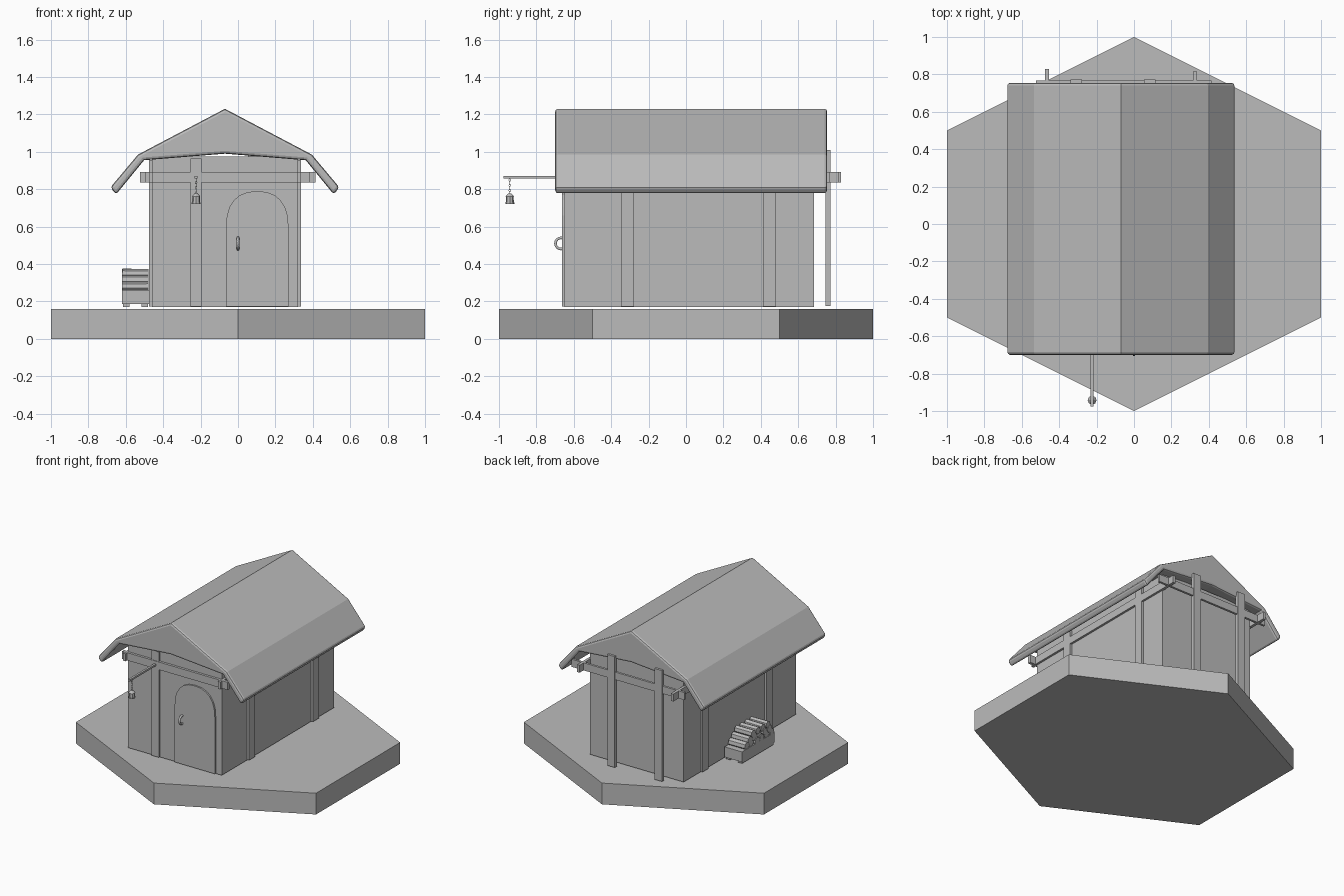
import bpy, bmesh, math, random
from mathutils import Vector

if "Cube" in bpy.data.objects:
    bpy.data.objects.remove(bpy.data.objects["Cube"])

random.seed(4)
CX = -0.07  # centre line of the hut

grey = bpy.data.materials.new("plain grey")
grey.diffuse_color = (0.5, 0.5, 0.5, 1)
grey.use_nodes = True
grey.node_tree.nodes["Principled BSDF"].inputs["Base Color"].default_value = grey.diffuse_color


def finish(name, bm):
    bmesh.ops.recalc_face_normals(bm, faces=bm.faces)
    me = bpy.data.meshes.new(name)
    bm.to_mesh(me)
    bm.free()
    me.materials.append(grey)
    ob = bpy.data.objects.new(name, me)
    bpy.context.scene.collection.objects.link(ob)
    return ob


def box(name, x0, x1, y0, y1, z0, z1):
    bm = bmesh.new()
    bmesh.ops.create_cube(bm, size=1)
    for v in bm.verts:
        v.co = Vector((x0 + (v.co.x + .5) * (x1 - x0),
                       y0 + (v.co.y + .5) * (y1 - y0),
                       z0 + (v.co.z + .5) * (z1 - z0)))
    return finish(name, bm)


def prism(name, pts, shift):
    """Extrude a closed outline of 3D points along a vector."""
    bm = bmesh.new()
    face = bm.faces.new([bm.verts.new(p) for p in pts])
    new = bmesh.ops.extrude_face_region(bm, geom=[face])["geom"]
    bmesh.ops.translate(bm, vec=shift, verts=[g for g in new if isinstance(g, bmesh.types.BMVert)])
    # extrude keeps the first face, so the solid is closed
    return finish(name, bm)


def rod(name, a, b, r0, r1=None, sides=8):
    a, b = Vector(a), Vector(b)
    bm = bmesh.new()
    bmesh.ops.create_cone(bm, cap_ends=True, segments=sides, radius1=r0,
                          radius2=r0 if r1 is None else r1, depth=(b - a).length)
    q = (b - a).to_track_quat('Z', 'Y')
    for v in bm.verts:
        v.co = q @ v.co + (a + b) / 2
    return finish(name, bm)


def tube(name, pts, r, cyclic=False):
    cu = bpy.data.curves.new(name, 'CURVE')
    cu.dimensions = '3D'
    cu.bevel_depth = r
    cu.bevel_resolution = 1
    cu.use_fill_caps = True
    sp = cu.splines.new('POLY')
    sp.points.add(len(pts) - 1)
    for p, c in zip(sp.points, pts):
        p.co = (*c, 1)
    sp.use_cyclic_u = cyclic
    cu.materials.append(grey)
    ob = bpy.data.objects.new(name, cu)
    bpy.context.scene.collection.objects.link(ob)
    return ob


# hexagonal base
prism("hex_base", [(0, -1, 0), (1, -.5, 0), (1, .5, 0), (0, 1, 0), (-1, .5, 0), (-1, -.5, 0)],
      (0, 0, .16))

# walls
box("walls", CX - .39, CX + .39, -.65, .685, .17, .975)

# roof: solid profile with folded eaves
half = [(.465, .985), (.612, .81), (.582, .772), (.432, .955)]
outline = [(0, 1.23)] + half + [(0, .99)] + [(-x, z) for x, z in reversed(half)]
roof = prism("roof", [(CX + x, -.70, z) for x, z in outline], (0, 1.455, 0))
bev = roof.modifiers.new("rounded_rim", 'BEVEL')
bev.width = .015
bev.segments = 2
bev.limit_method = 'ANGLE'
bev.angle_limit = math.radians(62)

# timber posts and beams on the side walls
for side, s, back in (("left", -1, .83), ("right", 1, .815)):
    xa, xb = sorted((CX + s * .385, CX + s * .406))
    for y in (-.348, .412):
        box(side + "_post", xa, xb, y, y + .069, .172, .955)
    box(side + "_beam", xa, xb, -.69, back, .836, .892)

# front post and beam
box("front_post", -.255, -.195, -.664, -.645, .172, .965)
box("front_beam", -.497, .382, -.668, -.645, .835, .893)

# back posts and beam, standing off the wall
for x in (-.34, .053):
    box("back_post", x, x + .062, .746, .772, .175, 1.01)
box("back_beam", -.523, .415, .75, .767, .835, .892)

# arched door
door = [(.27, .172), (.27, .60)]
for i in range(1, 12):
    t = math.pi * i / 12
    c, s = math.cos(t), math.sin(t)
    door.append((.103 + .167 * math.copysign(abs(c) ** .85, c), .60 + .19 * s ** .85))
door += [(-.064, .60), (-.064, .172)]
prism("door", [(x, -.662, z) for x, z in door], (0, .02, 0))

# door handle
tube("door_handle", [(0, -.668 - .03 * math.sin(math.pi * i / 8),
                      .51 + .03 * math.cos(math.pi * i / 8)) for i in range(-1, 10)], .008)

# lantern bracket, chain and lantern
LX, LY = -.224, -.942
box("lantern_bracket", LX - .008, LX + .008, -.977, -.65, .857, .871)
for i in range(6):
    z = .849 - i * .014
    pts = []
    for k in range(8):
        a = math.pi * k / 4
        u = .005 * math.cos(a)
        pts.append((LX + (u if i % 2 else 0), LY + (0 if i % 2 else u), z + .008 * math.sin(a)))
    tube("chain_link", pts, .0015, True)
rod("lantern", (LX, LY, .726), (LX, LY, .762), .022, .02)
rod("lantern_cap", (LX, LY, .760), (LX, LY, .778), .024, .008)
rod("lantern_foot", (LX, LY, .722), (LX, LY, .729), .024)

# log rack
for x in (-.615, -.515):
    box("rack_foot", x, x + .035, -.16, .21, .17, .19)
box("rack_tray", -.62, -.475, -.17, .22, .185, .262)

# stacked logs
for row, (count, z) in enumerate(((6, .278), (5, .312), (4, .346))):
    for i in range(count):
        y = -.135 + .058 * i + .022 * row + random.uniform(-.004, .004)
        rod("log", (-.618 + random.uniform(-.004, .006), y, z + random.uniform(-.003, .003)),
            (-.478, y, z), random.uniform(.026, .03), sides=7)
